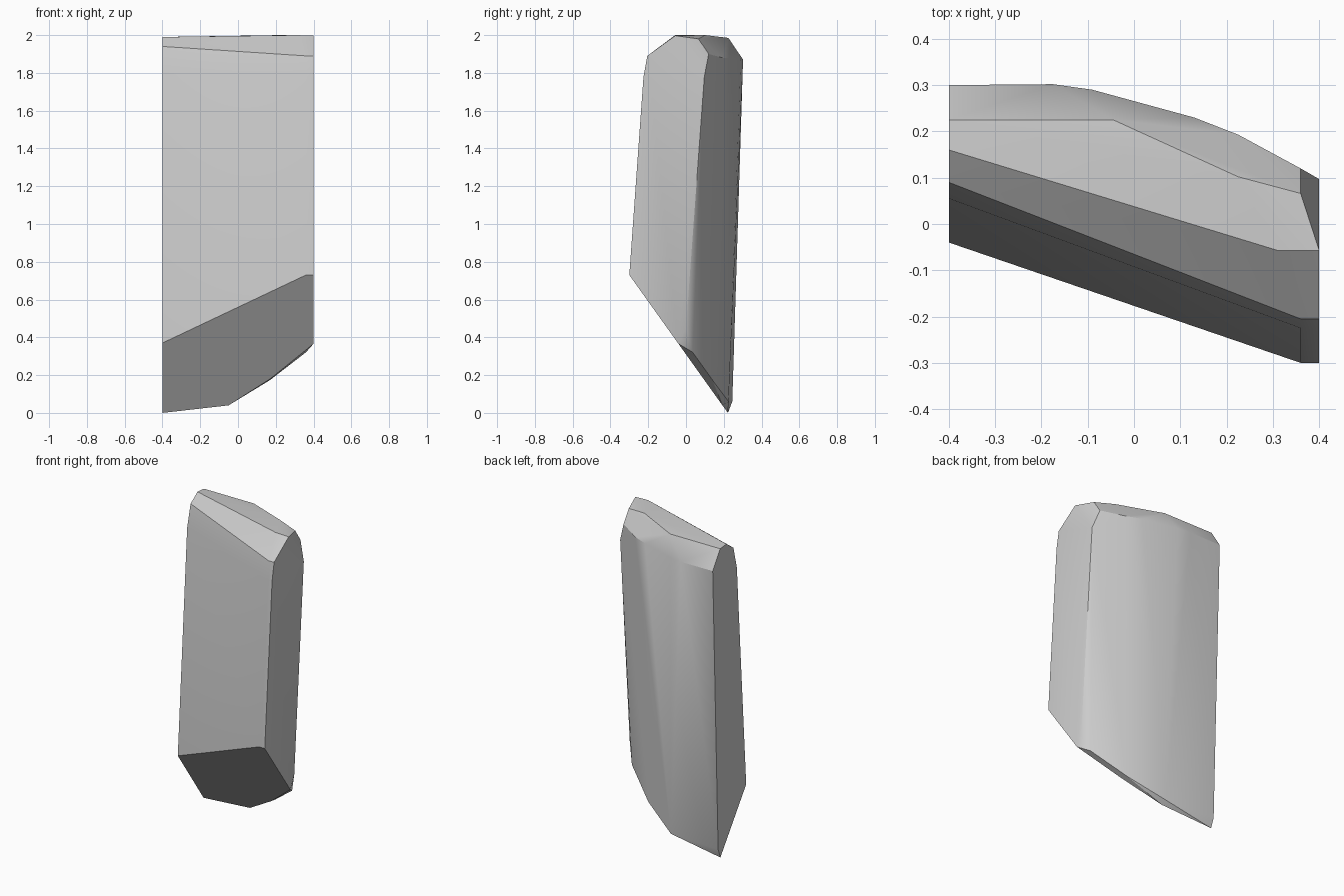
import bpy
import bmesh
import math

default_cube = bpy.data.objects.get("Cube")
if default_cube:
    bpy.data.objects.remove(default_cube, do_unlink=True)

HALF_WIDTH = 0.4    # flat left and right sides
INSET = 0.36        # where the small corner cuts begin


def make_material(name, colour):
    material = bpy.data.materials.new(name)
    material.use_nodes = True
    material.diffuse_color = colour
    material.node_tree.nodes["Principled BSDF"].inputs["Base Color"].default_value = colour
    return material


def front_row(low_side, high_side):
    """Straight edge across the front, with a short flat piece at its +x end."""
    (low_y, low_z), (high_y, high_z) = low_side, high_side
    return [(-HALF_WIDTH, low_y, low_z),
            (INSET, high_y, high_z),
            (HALF_WIDTH, high_y, high_z)]


def under_height(y):
    """Height of the slanting underside at depth y."""
    return max(0.0, 0.73 - 1.4 * (y + 0.3))


def faceted_solid(name, points, material):
    """Closed faceted block wrapped around its edge points."""
    mesh = bpy.data.meshes.new(name)
    bm = bmesh.new()
    for point in points:
        bm.verts.new(point)
    bmesh.ops.convex_hull(bm, input=bm.verts[:])
    loose = [vert for vert in bm.verts if not vert.link_faces]
    bmesh.ops.delete(bm, geom=loose, context='VERTS')
    bmesh.ops.dissolve_limit(bm, angle_limit=math.radians(1),
                             verts=bm.verts[:], edges=bm.edges[:])
    bmesh.ops.recalc_face_normals(bm, faces=bm.faces[:])
    bm.to_mesh(mesh)
    bm.free()
    mesh.materials.append(material)
    solid = bpy.data.objects.new(name, mesh)
    bpy.context.collection.objects.link(solid)
    return solid


# Front face: lower edge, slight bend, then the edge below the top bevel
front_points = (front_row((-0.04, 0.37), (-0.30, 0.73))
                + front_row((0.055, 1.80), (-0.225, 1.78))
                + front_row((0.09, 1.94), (-0.205, 1.89)))

# Narrow sloping top: front edge, then back edge
top_points = [(-HALF_WIDTH, 0.16, 1.99), (0.31, -0.057, 2.0),
              (HALF_WIDTH, -0.057, 1.997),
              (-HALF_WIDTH, 0.225, 1.985), (-0.045, 0.225, 1.985),
              (0.225, 0.102, 2.0), (INSET, 0.066, 1.98)]

# Rounded back: upper outline, then the same curve further forward at the bottom
back_points = [(-HALF_WIDTH, 0.30, 1.87), (-0.175, 0.302, 1.87),
               (-0.09, 0.29, 1.87), (0.13, 0.23, 1.88), (0.225, 0.193, 1.88),
               (INSET, 0.12, 1.90), (HALF_WIDTH, 0.097, 1.78)]
back_foot = [(-HALF_WIDTH, 0.245), (-0.05, 0.225), (0.17, 0.14), (INSET, 0.035)]
back_points += [(x, y, under_height(y) + 0.06) for x, y in back_foot]
back_points.append((HALF_WIDTH, 0.0, 0.45))

# Slanting underside, cut back in a curve towards +x
under_edge = [(-HALF_WIDTH, 0.222), (-0.05, 0.193), (0.17, 0.093), (HALF_WIDTH, -0.04)]
under_points = [(x, y, under_height(y)) for x, y in under_edge]

stone_grey = make_material("plain grey", (0.6, 0.6, 0.6, 1.0))
block = faceted_solid("faceted_block",
                      front_points + top_points + back_points + under_points,
                      stone_grey)

# Smooth the curved back and keep the cut edges sharp
bpy.ops.object.select_all(action='DESELECT')
block.select_set(True)
bpy.context.view_layer.objects.active = block
bpy.ops.object.shade_smooth_by_angle(angle=math.radians(32))
